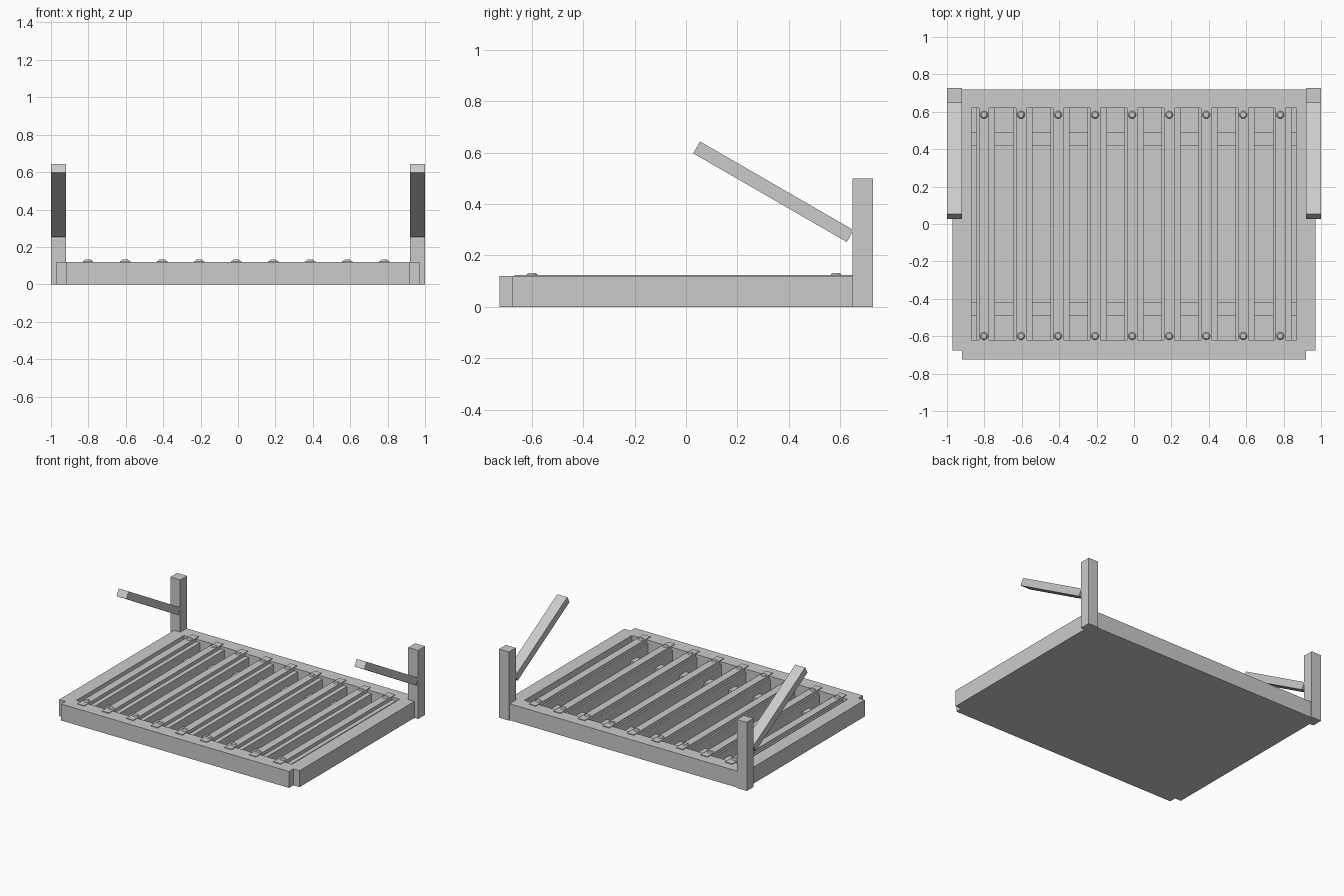
import bpy
import math
from mathutils import Vector

cube = bpy.data.objects.get("Cube")
if cube:
    bpy.data.objects.remove(cube, do_unlink=True)

GREY = (0.6, 0.6, 0.6, 1.0)
mat = bpy.data.materials.new("light_grey")
mat.use_nodes = True
mat.diffuse_color = GREY
mat.node_tree.nodes["Principled BSDF"].inputs["Base Color"].default_value = GREY


def finish(name):
    obj = bpy.context.object
    obj.name = name
    obj.data.materials.append(mat)
    return obj


def box(name, low, high, tilt=0.0):
    """Box between two corners, optionally tilted about x."""
    low, high = Vector(low), Vector(high)
    bpy.ops.mesh.primitive_cube_add(size=1, location=(low + high) / 2)
    obj = finish(name)
    obj.scale = high - low
    obj.rotation_euler.x = tilt
    return obj


def bolt(name, x, y):
    bpy.ops.mesh.primitive_cone_add(vertices=12, radius1=0.021, radius2=0.015,
                                    depth=0.007, location=(x, y, 0.1285))
    return finish(name)


RAIL_TOP = 0.12
INNER_Y = 0.62
INNER_X = 0.87

# Outer frame and closed underside
box("front_rail", (-0.92, -0.725, 0), (0.92, -INNER_Y, RAIL_TOP))
box("back_rail", (-0.92, INNER_Y, 0), (0.92, 0.72, RAIL_TOP))
box("base_panel", (-INNER_X, -INNER_Y, 0), (INNER_X, INNER_Y, 0.02))

# Side rails, back posts and raised arms
for side, label in ((1, "left"), (-1, "right")):
    def span(a, b):
        return sorted((side * a, side * b))
    x0, x1 = span(INNER_X, 0.97)
    box(label + "_rail", (x0, -0.675, 0), (x1, 0.66, RAIL_TOP))
    x0, x1 = span(0.92, 1.0)
    box(label + "_post", (x0, 0.648, 0), (x1, 0.727, 0.5))
    length, thick = 0.69, 0.053
    cy, cz = 0.34, 0.448
    box(label + "_arm", (x0, cy - length / 2, cz - thick / 2),
        (x1, cy + length / 2, cz + thick / 2), math.radians(-30))

# Low cross beams under the joists
for label, y in (("front", -0.455), ("back", 0.455)):
    box(label + "_cross_beam", (-INNER_X, y - 0.036, 0.02), (INNER_X, y + 0.036, 0.045))

# Joists, each with a thin strip bolted down at both ends
for i in range(9):
    x = (i - 4) * 0.198
    box(f"joist_{i + 1}", (x - 0.05, -INNER_Y, 0.02), (x + 0.05, INNER_Y, 0.1))
    sx = x - 0.01
    box(f"strip_{i + 1}", (sx - 0.028, -0.667, 0.1), (sx + 0.028, 0.655, 0.125))
    for label, y in (("front", -0.599), ("back", 0.584)):
        bolt(f"{label}_bolt_{i + 1}", sx, y)
